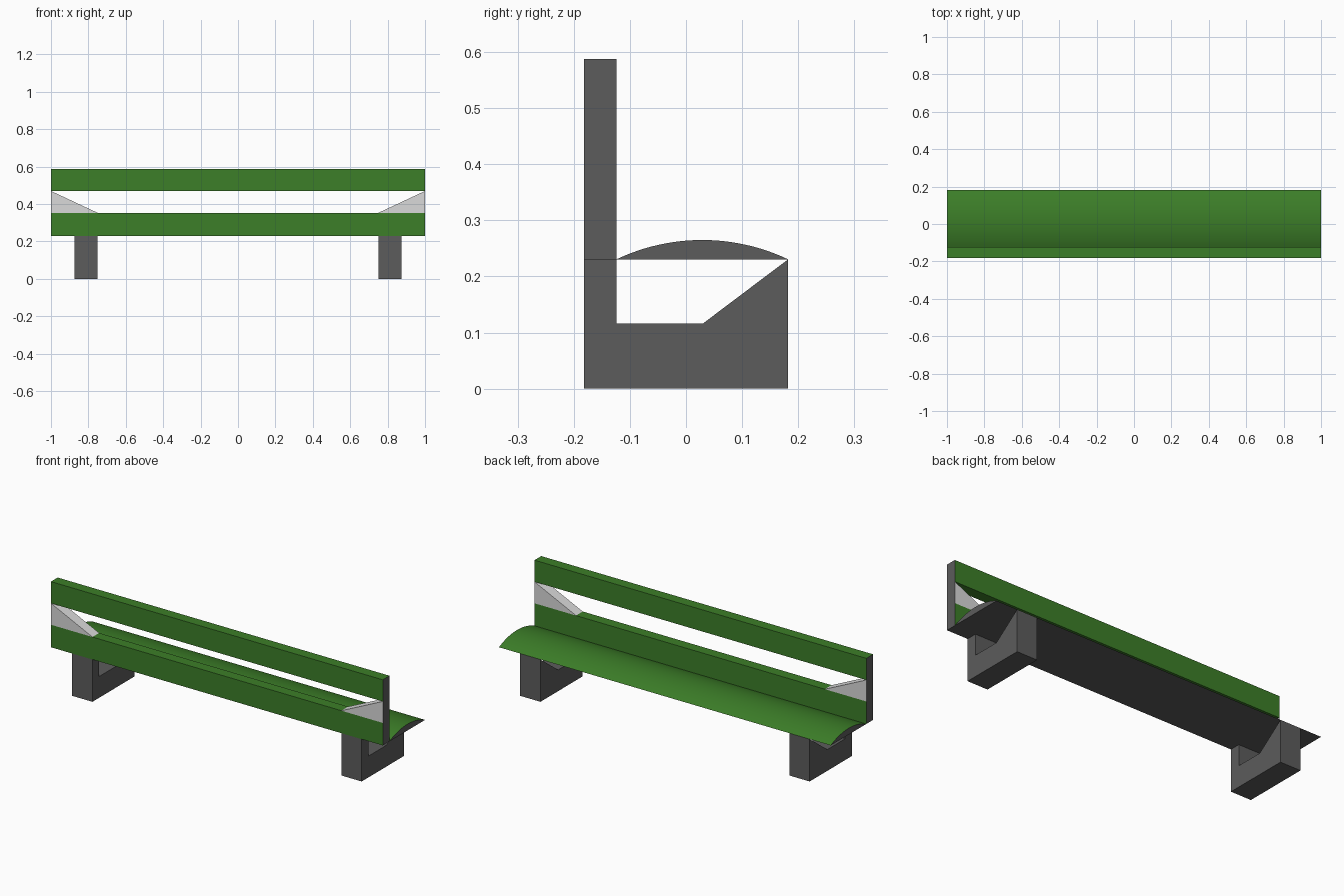
import bpy, bmesh, math

if "Cube" in bpy.data.objects:
    bpy.data.objects.remove(bpy.data.objects["Cube"])


def material(name, srgb):
    m = bpy.data.materials.new(name)
    m.diffuse_color = (*[((c / 255 + 0.055) / 1.055) ** 2.4 for c in srgb], 1)
    m.use_nodes = True
    m.node_tree.nodes["Principled BSDF"].inputs["Base Color"].default_value = m.diffuse_color
    return m


GREEN = material("green paint", (60, 126, 40))
DARK = material("dark grey", (92, 92, 92))
LIGHT = material("light grey", (218, 218, 218))

Y0, Y1, Y2 = -0.182, -0.124, 0.182      # backrest front, backrest rear, seat edge
Z_SEAT = 0.2305


def prism(name, profile, to_3d, a, b, mats, dark_rule=None):
    """Extrude a 2D profile from a to b; faces meeting dark_rule get the second material."""
    bm = bmesh.new()
    rings = [[bm.verts.new(to_3d(p, t)) for p in profile] for t in (a, b)]
    n = len(profile)
    bm.faces.new(rings[0])
    bm.faces.new(rings[1][::-1])
    for i in range(n):
        j = (i + 1) % n
        bm.faces.new((rings[0][j], rings[0][i], rings[1][i], rings[1][j]))
    bmesh.ops.recalc_face_normals(bm, faces=bm.faces)
    bm.normal_update()
    for f in bm.faces:
        if dark_rule and dark_rule(f.normal):
            f.material_index = 1
    me = bpy.data.meshes.new(name)
    bm.to_mesh(me)
    bm.free()
    for m in mats:
        me.materials.append(m)
    ob = bpy.data.objects.new(name, me)
    bpy.context.collection.objects.link(ob)
    return ob


def along_x(p, t):
    return (t, p[0], p[1])


def along_y(p, t):
    return (p[0], t, p[1])


def ends(n):
    return abs(n.x) > 0.9


def ends_and_bottom(n):
    return abs(n.x) > 0.9 or n.z < -0.9


# Domed seat: circular arc over a flat underside
rise, half = 0.0345, (Y2 - Y1) / 2
mid = (Y1 + Y2) / 2
radius = (half ** 2 + rise ** 2) / (2 * rise)
sweep = math.asin(half / radius)
arc = []
for i in range(25):
    a = sweep * (1 - 2 * i / 24)
    arc.append((mid + radius * math.sin(a),
                Z_SEAT + rise - radius * (1 - math.cos(a))))
seat = prism("seat", arc, along_x, -1, 1, [GREEN, DARK], ends_and_bottom)
bpy.context.view_layer.objects.active = seat
seat.select_set(True)
bpy.ops.object.shade_smooth_by_angle(angle=math.radians(15))

# Backrest boards
for name, z0, z1, rule in (("lower_back_board", Z_SEAT, 0.353, ends_and_bottom),
                           ("upper_back_board", 0.47, 0.588, ends)):
    prism(name, [(Y0, z0), (Y1, z0), (Y1, z1), (Y0, z1)],
          along_x, -1, 1, [GREEN, DARK], rule)

# Brackets between the boards, and legs, on both sides
leg_profile = [(Y0, 0), (Y2, 0), (Y2, Z_SEAT), (0.03, 0.116),
               (Y1, 0.116), (Y1, Z_SEAT), (Y0, Z_SEAT)]
for side, s in (("left", -1), ("right", 1)):
    prism(side + "_back_bracket", [(s, 0.353), (s, 0.47), (s * 0.75, 0.353)],
          along_y, Y0, Y1, [LIGHT, DARK], ends)
    prism(side + "_leg", leg_profile, along_x, s * 0.75, s * 0.873, [DARK])
